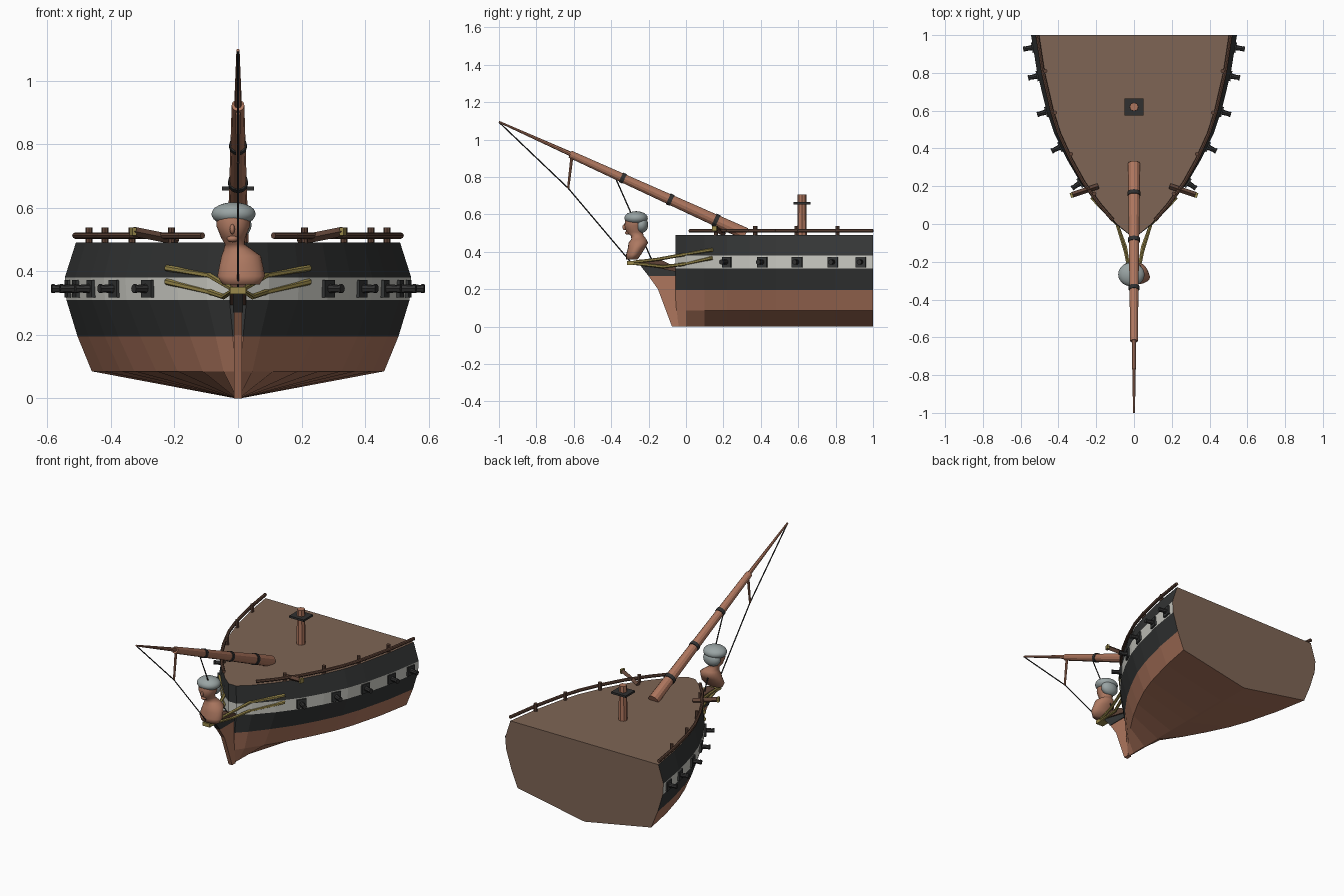
import bpy, bmesh, math
from mathutils import Vector, Matrix

cube = bpy.data.objects.get("Cube")
if cube:
    bpy.data.objects.remove(cube, do_unlink=True)


def material(name, r, g, b):
    m = bpy.data.materials.new(name)
    m.use_nodes = True
    m.diffuse_color = (r, g, b, 1)
    m.node_tree.nodes["Principled BSDF"].inputs["Base Color"].default_value = (r, g, b, 1)
    return m


WOOD = material("warm wood", .42, .18, .11)
DECK = material("deck brown", .21, .13, .09)
BLACK = material("black paint", .035, .037, .037)
WHITE = material("white paint", .62, .62, .57)
DARK = material("dark timber", .12, .06, .04)
GOLD = material("gold trim", .32, .25, .07)
SKIN = material("carved skin", .42, .19, .12)
HAIR = material("grey hair", .32, .37, .37)
IRON = material("iron", .03, .03, .03)


def finish(name, bm, *mats, smooth=False):
    bmesh.ops.recalc_face_normals(bm, faces=bm.faces)
    mesh = bpy.data.meshes.new(name)
    bm.to_mesh(mesh)
    bm.free()
    for m in mats:
        mesh.materials.append(m)
    obj = bpy.data.objects.new(name, mesh)
    bpy.context.collection.objects.link(obj)
    if smooth:
        for p in mesh.polygons:
            p.use_smooth = True
    return obj


def rod(name, points, r1, r2, mat, sides=10):
    """Straight tapered rods along a path, in one object."""
    bm = bmesh.new()
    points = [Vector(p) for p in points]
    n = len(points) - 1
    for i, (a, b) in enumerate(zip(points, points[1:])):
        d = b - a
        turn = d.to_track_quat('Z', 'Y').to_matrix().to_4x4()
        bmesh.ops.create_cone(bm, cap_ends=True, segments=sides, depth=d.length,
                              radius1=r1 + (r2 - r1) * i / n,
                              radius2=r1 + (r2 - r1) * (i + 1) / n,
                              matrix=Matrix.Translation((a + b) / 2) @ turn)
    return finish(name, bm, mat)


def box(name, loc, size, mat, angle=0):
    bm = bmesh.new()
    bmesh.ops.create_cube(bm, size=1, matrix=Matrix.Translation(loc)
                          @ Matrix.Rotation(angle, 4, 'Z') @ Matrix.Diagonal((*size, 1)))
    return finish(name, bm, mat)


def blob(name, loc, radii, mat):
    bm = bmesh.new()
    bmesh.ops.create_icosphere(bm, subdivisions=3, radius=1,
                               matrix=Matrix.Translation(loc) @ Matrix.Diagonal((*radii, 1)))
    return finish(name, bm, mat, smooth=True)


def slab(name, outline, half, mat):
    """Side outline (y, z) extruded across the centre line."""
    bm = bmesh.new()
    face = bm.faces.new([bm.verts.new((-half, y, z)) for y, z in outline])
    new = bmesh.ops.extrude_face_region(bm, geom=[face])["geom"]
    bmesh.ops.translate(bm, vec=(2 * half, 0, 0),
                        verts=[v for v in new if isinstance(v, bmesh.types.BMVert)])
    return finish(name, bm, mat)


# Hull shape: fullness along the length, half width and bow sharpness by height
STATIONS = [(-.055, .05), (0, .18), (.1, .35), (.22, .52), (.34, .65), (.48, .775),
            (.6, .85), (.8, .94), (1, 1)]
LEVELS = [(0, .008, .5), (.085, .46, 1.35), (.195, .505, 1.15), (.31, .54, 1),
          (.38, .545, 1), (.49, .51, 1)]


def fullness(y):
    for (a, s), (b, t) in zip(STATIONS, STATIONS[1:]):
        if y <= b:
            return s + (t - s) * (y - a) / (b - a)
    return 1


# Hull with painted bands, deck and flat cut end
bm = bmesh.new()
rings = []
for y, s in STATIONS:
    right = [bm.verts.new((-w * s ** e, y, z)) for z, w, e in LEVELS]
    left = [bm.verts.new((w * s ** e, y, z)) for z, w, e in LEVELS]
    rings.append(right[::-1] + left)
bands = [0, 0, 1, 2, 1]
for a, b in zip(rings, rings[1:]):
    n = len(a)
    for i in range(n):
        j = (i + 1) % n
        f = bm.faces.new((a[i], a[j], b[j], b[i]))
        if i == n - 1:
            f.material_index = 3
        else:
            middle = n // 2 - 1
            f.material_index = 0 if i == middle else bands[abs(i - middle) - 1]
stern = bm.faces.new(rings[-1])
stern.material_index = 3
# bow end in strips so the bands wrap around it
first = rings[0]
for k in range(len(LEVELS) - 1):
    f = bm.faces.new((first[k], first[k + 1], first[-2 - k], first[-1 - k]))
    f.material_index = bands[::-1][k]
finish("hull", bm, WOOD, BLACK, WHITE, DECK)

# Stem and beakhead
slab("stem", [(-.04, 0), (-.075, 0), (-.15, .2), (-.2, .27), (-.04, .27)], .012, WOOD)
slab("stem_head", [(-.04, .27), (-.2, .27), (-.255, .34), (-.04, .31)], .016, BLACK)
slab("beak_platform", [(-.04, .29), (-.25, .335), (-.25, .36), (-.13, .355), (-.04, .31)],
     .025, DARK)
box("stem_cap", (0, -.285, .34), (.05, .06, .022), GOLD)

# Parts repeated on both sides
for side, word in ((-1, "right"), (1, "left")):
    # guns standing square to the planking
    for i, y in enumerate((.22, .41, .595, .785, .935)):
        x = .542 * fullness(y)
        slope = .542 * (fullness(y + .04) - fullness(y - .04)) / .08
        out = Vector((side, -slope * side * side, 0)).normalized()
        base = Vector((side * x, y, .345))
        angle = math.atan2(out.y, out.x)
        tag = f"{word}_{i + 1}"
        box("gun_port_" + tag, base, (.02, .056, .056), BLACK, angle)
        rod("gun_barrel_" + tag, [base, base + out * .056], .015, .011, IRON, 8)
        rod("gun_muzzle_" + tag, [base + out * .046, base + out * .056], .014, .014, IRON, 8)

    # bulwark rail and posts
    path = [(side * (.51 * fullness(y) + .002), y, .512)
            for y in (.02, .1, .22, .34, .48, .6, .8, 1)]
    rod("rail_" + word, path, .01, .01, DARK, 8)
    for i, y in enumerate((.16, .37, .59, .81)):
        x = side * (.51 * fullness(y) - .012)
        rod(f"rail_post_{word}_{i + 1}", [(x, y, .485), (x, y, .537)], .011, .011, DARK, 8)

    # anchor beam
    a, b = Vector((side * .19, .2, .497)), Vector((side * .33, .153, .525))
    rod("anchor_beam_" + word, [a, b], .015, .015, DARK, 4)
    box("anchor_beam_tip_" + word, b, (.014, .026, .026), GOLD, -side * .32)

    # gilded head rails
    for label, points in (
            ("upper", [(.225, .14, .41), (.09, 0, .387), (.045, -.15, .36), (.02, -.28, .345)]),
            ("lower", [(.225, .14, .367), (.09, 0, .335), (.045, -.12, .32), (.015, -.3, .34)])):
        rod(f"{label}_head_rail_{word}", [(side * x, y, z) for x, y, z in points],
            .01, .008, GOLD, 6)

# Bowsprit, jib boom and iron bands
heel, cap = Vector((0, .32, .495)), Vector((0, -.62, .922))
rod("bowsprit", [heel, cap], .033, .02, WOOD, 12)
rod("jib_boom", [cap + Vector((0, .05, -.02)), (0, -1, 1.095)], .013, .005, WOOD, 8)
for i, t in enumerate((.17, .43, .7)):
    p = heel.lerp(cap, t)
    along = (cap - heel).normalized() * .011
    r = .037 - .013 * t
    rod(f"bowsprit_band_{i + 1}", [p - along, p + along], r, r, IRON, 12)
rod("jib_strut", [(0, -.61, .91), (0, -.63, .74)], .008, .006, WOOD, 8)
rod("outer_stay", [(0, -1, 1.093), (0, -.63, .74), (0, -.3, .35)], .0035, .0035, IRON, 6)
rod("inner_stay", [(0, -.375, .79), (0, -.18, .35)], .0035, .0035, IRON, 6)

# Mast stump
rod("mast", [(0, .62, .48), (0, .62, .705)], .026, .023, WOOD, 8)
box("mast_plate", (0, .62, .66), (.1, .09, .012), IRON)

# Figurehead bust lofted from oval rings: z, x, y, x radius, y radius
BUST = [(.358, .01, -.29, .058, .03), (.385, .01, -.28, .075, .04),
        (.42, .01, -.265, .068, .046), (.448, .01, -.255, .062, .052),
        (.468, 0, -.252, .045, .04), (.485, -.01, -.26, .031, .034),
        (.505, -.015, -.275, .038, .044), (.54, -.015, -.275, .052, .054),
        (.575, -.015, -.27, .054, .055), (.6, -.015, -.27, .035, .04)]
bm = bmesh.new()
previous = None
for z, x, y, rx, ry in BUST:
    turns = [math.tau * k / 20 for k in range(20)]
    ring = [bm.verts.new((x + rx * math.cos(t), y + ry * math.sin(t), z)) for t in turns]
    if previous:
        for k in range(20):
            bm.faces.new((previous[k - 1], previous[k], ring[k], ring[k - 1]))
    else:
        bm.faces.new(ring)
    previous = ring
bm.faces.new(previous)
finish("figurehead_bust", bm, SKIN, smooth=True)
blob("figurehead_nose", (-.018, -.328, .532), (.008, .012, .016), SKIN)
blob("figurehead_chin", (-.017, -.312, .502), (.018, .014, .011), SKIN)
blob("figurehead_hair", (-.014, -.267, .58), (.07, .063, .037), HAIR)
blob("figurehead_back_hair", (-.012, -.238, .545), (.055, .036, .045), HAIR)
